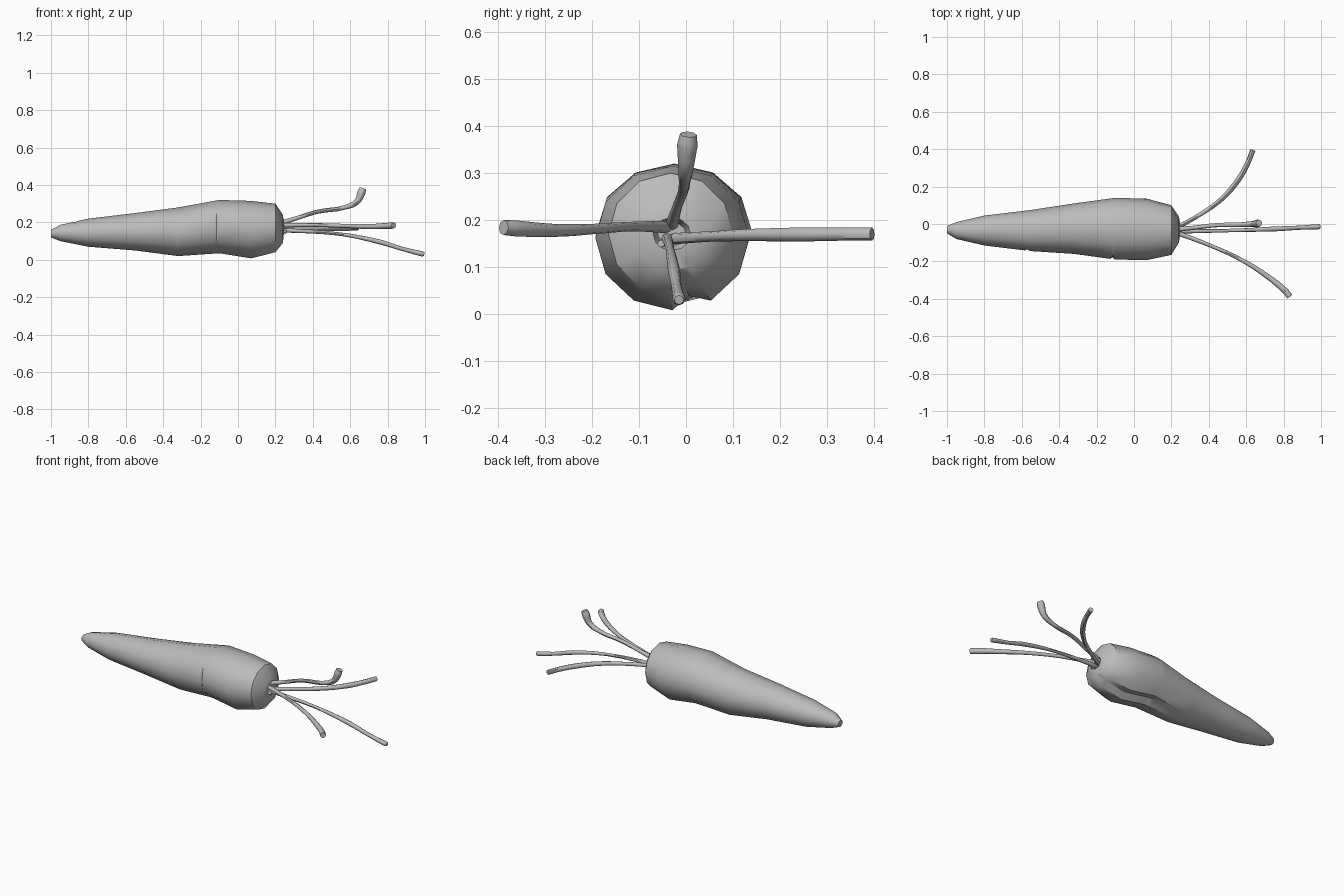
import bpy, bmesh
from math import sin, cos, radians

if "Cube" in bpy.data.objects:
    bpy.data.objects.remove(bpy.data.objects["Cube"])

grey = bpy.data.materials.new("plain grey")
grey.use_nodes = True
colour = (0.5, 0.5, 0.5, 1)
grey.diffuse_color = colour
grey.node_tree.nodes["Principled BSDF"].inputs["Base Color"].default_value = colour


def smooth(obj, angle):
    bpy.ops.object.select_all(action="DESELECT")
    obj.select_set(True)
    bpy.context.view_layer.objects.active = obj
    bpy.ops.object.shade_smooth_by_angle(angle=radians(angle))


# Root sections: x, lowest z, highest z, front y, back y
SECTIONS = [
    (-1.0, 0.12, 0.16, -0.05, -0.01),
    (-0.95, 0.10, 0.187, -0.08, 0.01),
    (-0.8, 0.07, 0.22, -0.115, 0.045),
    (-0.55, 0.05, 0.25, -0.145, 0.075),
    (-0.32, 0.02, 0.28, -0.16, 0.11),
    (-0.1, 0.035, 0.32, -0.19, 0.14),
    (0.07, 0.008, 0.315, -0.193, 0.135),
    (0.2, 0.04, 0.30, -0.165, 0.10),
    (0.24, 0.09, 0.24, -0.10, 0.04),
    (0.245, 0.135, 0.205, -0.07, 0.01),
    (0.22, 0.145, 0.195, -0.06, 0.0),
]
# Small nicks in the skin: x and the angle round the root
NICKS = {-0.57: 270, -0.34: 240, -0.115: 270, -0.87: 0}


def between(x):
    for a, b in zip(SECTIONS, SECTIONS[1:]):
        if a[0] <= x <= b[0]:
            t = (x - a[0]) / (b[0] - a[0])
            return tuple(p + (q - p) * t for p, q in zip(a, b))


body_rows, end_rows = SECTIONS[:-1], SECTIONS[-1:]
extra = [between(x + d) for x in NICKS for d in (-0.012, 0, 0.012)]
rows = sorted(body_rows + extra) + end_rows

# Twelve sides plus one groove line low on the back
angles = sorted([30 * i for i in range(12)] + [165])
bm = bmesh.new()
rings = []
for x, z0, z1, y0, y1 in rows:
    ring = []
    for a in angles:
        r = 1.0
        if a == 165:
            r = 0.83 if -0.15 < x < 0.22 else 0.966
        if NICKS.get(round(x, 3)) == a:
            r = 0.94
        y = (y0 + y1) / 2 + r * (y1 - y0) / 2 * sin(radians(a))
        z = (z0 + z1) / 2 + r * (z1 - z0) / 2 * cos(radians(a))
        ring.append(bm.verts.new((x, y, z)))
    rings.append(ring)
for lower, upper in zip(rings, rings[1:]):
    for i in range(len(angles)):
        j = (i + 1) % len(angles)
        bm.faces.new((lower[i], lower[j], upper[j], upper[i]))
bm.faces.new(rings[0])
bm.faces.new(rings[-1])
bmesh.ops.recalc_face_normals(bm, faces=bm.faces)
mesh = bpy.data.meshes.new("root")
bm.to_mesh(mesh)
bm.free()
root = bpy.data.objects.new("root", mesh)
bpy.context.collection.objects.link(root)
mesh.materials.append(grey)
smooth(root, 40)


# Stalks: each point is x, y, z, radius
def stalk(name, points):
    curve = bpy.data.curves.new(name, "CURVE")
    curve.dimensions = "3D"
    curve.bevel_depth = 1
    curve.bevel_resolution = 2
    curve.resolution_u = 4
    curve.use_fill_caps = True
    spline = curve.splines.new("BEZIER")
    spline.bezier_points.add(len(points) - 1)
    for bp, (x, y, z, r) in zip(spline.bezier_points, points):
        bp.co = (x, y, z)
        bp.radius = r
        bp.handle_left_type = bp.handle_right_type = "AUTO"
    curve.materials.append(grey)
    obj = bpy.data.objects.new(name, curve)
    bpy.context.collection.objects.link(obj)
    bpy.ops.object.select_all(action="DESELECT")
    obj.select_set(True)
    bpy.context.view_layer.objects.active = obj
    bpy.ops.object.convert(target="MESH")
    smooth(bpy.context.object, 45)


stalk("upper_stalk", [
    (0.21, -0.03, 0.19, 0.014), (0.32, -0.02, 0.225, 0.011),
    (0.43, -0.007, 0.258, 0.011), (0.57, -0.003, 0.28, 0.012),
    (0.635, 0.0, 0.31, 0.016), (0.66, 0.003, 0.36, 0.022),
    (0.668, 0.005, 0.382, 0.018)])
stalk("lower_stalk", [
    (0.21, -0.04, 0.16, 0.012), (0.54, -0.034, 0.138, 0.009),
    (0.76, -0.026, 0.095, 0.013), (0.88, -0.02, 0.058, 0.011),
    (0.985, -0.015, 0.032, 0.014), (0.996, -0.015, 0.03, 0.01)])
stalk("back_stalk", [
    (0.21, -0.03, 0.16, 0.012), (0.36, 0.055, 0.165, 0.011),
    (0.47, 0.135, 0.168, 0.013), (0.56, 0.24, 0.169, 0.015),
    (0.61, 0.33, 0.17, 0.014), (0.636, 0.396, 0.17, 0.014)])
stalk("front_stalk", [
    (0.21, -0.04, 0.185, 0.013), (0.42, -0.12, 0.186, 0.01),
    (0.58, -0.195, 0.181, 0.011), (0.72, -0.285, 0.178, 0.014),
    (0.81, -0.36, 0.182, 0.017), (0.833, -0.388, 0.184, 0.016)])
stalk("short_stub", [(0.21, -0.05, 0.152, 0.01), (0.26, -0.053, 0.15, 0.008)])
